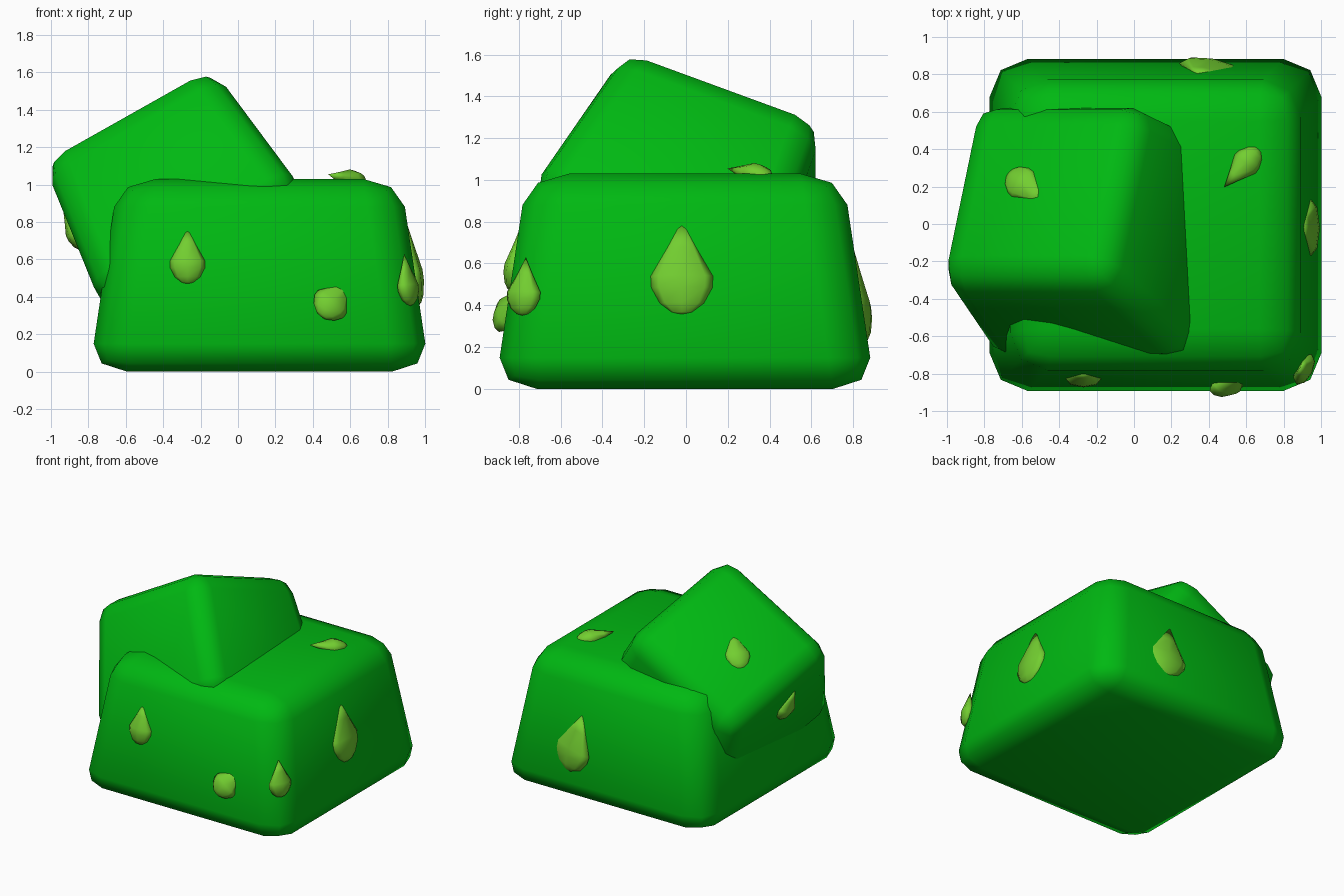
import bpy, bmesh, math
from mathutils import Vector, Matrix

if "Cube" in bpy.data.objects:
    bpy.data.objects.remove(bpy.data.objects["Cube"])


def material(name, color):
    m = bpy.data.materials.new(name)
    m.diffuse_color = color
    m.use_nodes = True
    m.node_tree.nodes["Principled BSDF"].inputs["Base Color"].default_value = m.diffuse_color
    return m


GREEN = material("green", (0.0, 0.48, 0.006, 1))
LIME = material("lime", (0.17, 0.62, 0.03, 1))


def finish(name, bm, matrix, mat):
    bm.transform(matrix)
    bmesh.ops.recalc_face_normals(bm, faces=bm.faces[:])
    for f in bm.faces:
        f.smooth = True
    me = bpy.data.meshes.new(name)
    bm.to_mesh(me)
    bm.free()
    me.materials.append(mat)
    bpy.context.collection.objects.link(bpy.data.objects.new(name, me))


def frame(x, y, z, origin):
    m = Matrix((x, y, z)).transposed().to_4x4()
    m.translation = origin
    return m


# Tapered block with rounded edges, standing on its local z = 0
def block(name, matrix):
    bm = bmesh.new()
    bmesh.ops.create_cube(bm, size=2)
    for v in bm.verts:
        half, z = (0.755, 1.373) if v.co.z > 0 else (0.909, 0)
        v.co = Vector((v.co.x * half, v.co.y * half, z))
    bmesh.ops.bevel(bm, geom=bm.edges[:], offset=0.2, segments=2,
                    profile=0.5, affect='EDGES')
    finish(name, bm, matrix, GREEN)


# Flattened teardrop: lathed profile (distance from tip, radius)
PROFILE = [(0.3, 0.24), (0.6, 0.5), (0.72, 0.49), (0.88, 0.36), (0.97, 0.18)]


def drop(name, centre, tip, normal, length, width, depth=0.05, sides=8):
    n = Vector(normal).normalized()
    t = Vector(tip)
    t = (t - n * t.dot(n)).normalized()
    bm = bmesh.new()
    rings = []
    for d, r in PROFILE:
        rings.append([bm.verts.new((r * width * math.cos(k * math.tau / sides),
                                    (0.5 - d) * length,
                                    2 * r * depth * math.sin(k * math.tau / sides)))
                      for k in range(sides)])
    ends = [bm.verts.new((0, s * length / 2, 0)) for s in (1, -1)]
    for k in range(sides):
        j = (k + 1) % sides
        for r0, r1 in zip(rings, rings[1:]):
            bm.faces.new((r0[k], r0[j], r1[j], r1[k]))
        bm.faces.new((ends[0], rings[0][j], rings[0][k]))
        bm.faces.new((ends[1], rings[-1][k], rings[-1][j]))
    finish(name, bm, frame(t.cross(n), t, n, Vector(centre)), LIME)


# Large base block, squashed in height
block("large_block", Matrix.Translation((0.115, -0.005, 0)) @ Matrix.Diagonal((1, 1, 0.75, 1)))

# Small tilted block sunk into the large one
a = Vector((0.87, 0, 0.49)).normalized()
b = Vector((0.2, 1, -0.37))
b = (b - a * b.dot(a)).normalized()
c = a.cross(b)
size = 0.686
top = Vector((-0.515, 0.182, 1.237))
block("small_block", frame(a, b, c, top - c * 1.373 * size) @ Matrix.Scale(size, 4))

# Teardrops on the large block
up = (0, 0, 1)
drop("front_drop", (-0.27, -0.815, 0.62), up, (0, -1, 0.15), 0.31, 0.2)
drop("front_round_drop", (0.52, -0.85, 0.39), (0.5, 0, 0.6), (0.28, -1, 0.36), 0.27, 0.2)
drop("corner_drop", (0.905, -0.775, 0.49), up, (1, -0.5, 0.15), 0.28, 0.18, 0.045)
drop("right_drop", (0.93, -0.02, 0.585), up, (1, 0, 0.15), 0.47, 0.315)
drop("top_drop", (0.575, 0.30, 1.035), (-0.18, -0.2, 0), (0.1, 0.1, 1), 0.28, 0.15)
drop("back_drop", (0.39, 0.825, 0.455), (-0.2, 0, 1), (0.15, 1, 0.15), 0.47, 0.33)

# Teardrops on the small block
drop("small_top_drop", Vector((-0.55, 0.175, 1.15)) + c * 0.042, (0.19, -0.16, 0.184), c, 0.32, 0.2)
drop("small_left_drop", (-0.885, 0.0, 0.77), c * 0.7 - b * 0.4, -a + c * 0.11, 0.26, 0.18)
